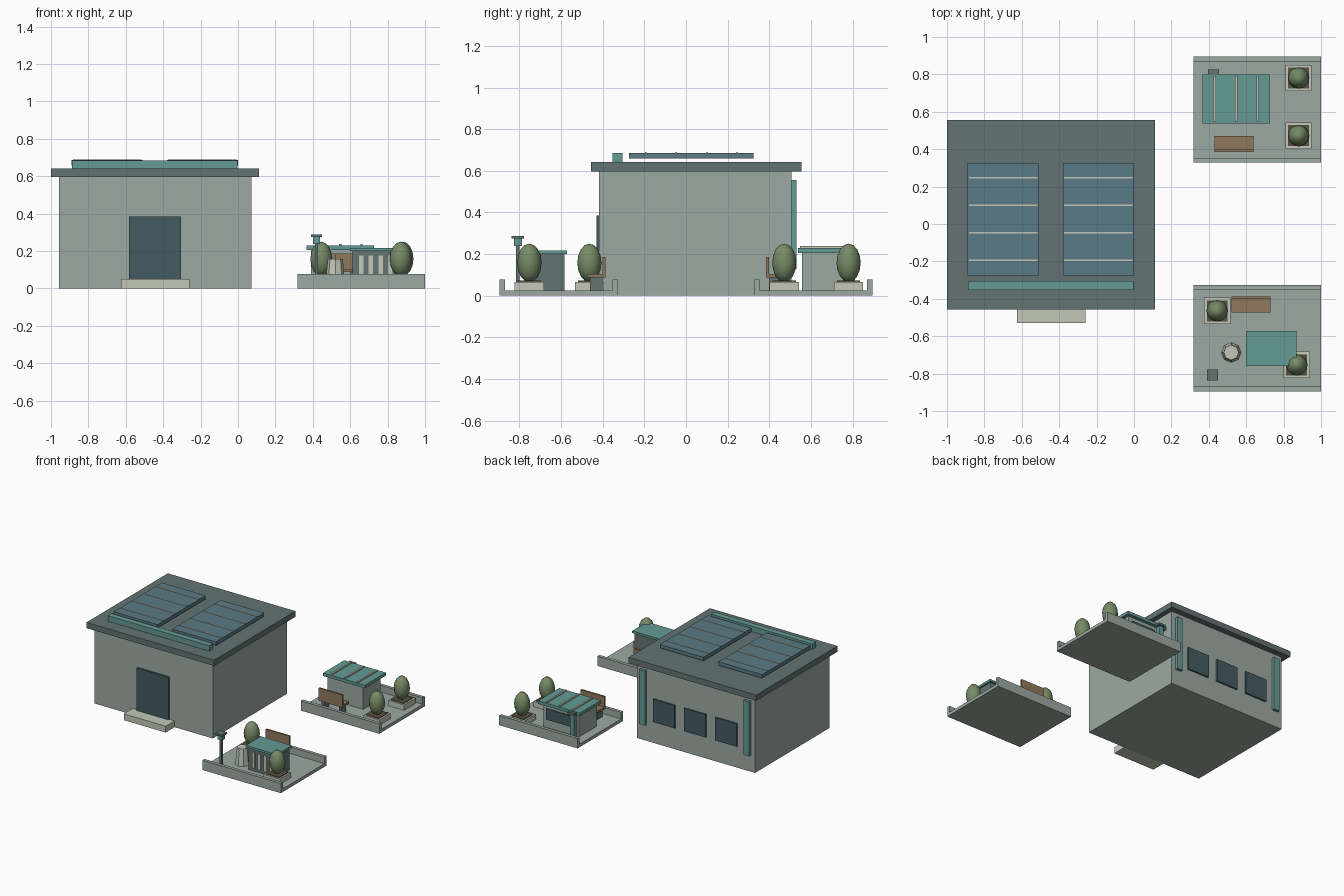
import bpy, math

if "Cube" in bpy.data.objects:
    bpy.data.objects.remove(bpy.data.objects["Cube"])

def material(name, rgb):
    m = bpy.data.materials.new(name)
    m.diffuse_color = [c ** 2.2 for c in rgb] + [1]
    m.use_nodes = True
    m.node_tree.nodes["Principled BSDF"].inputs["Base Color"].default_value = m.diffuse_color
    return m

WALL = material("wall", (0.61, 0.66, 0.63))
ROOF = material("roof_slate", (0.39, 0.45, 0.45))
TEAL = material("teal", (0.39, 0.60, 0.58))
PANEL = material("panel_blue", (0.36, 0.48, 0.52))
GLASS = material("dark_glass", (0.27, 0.36, 0.38))
PALE = material("pale_stone", (0.76, 0.78, 0.72))
WOOD = material("wood", (0.56, 0.47, 0.36))
SOIL = material("soil", (0.35, 0.32, 0.27))
LEAF = material("leaf", (0.46, 0.54, 0.40))


def box(name, x, y, z, mat):
    """Box from (min, max) ranges on each axis."""
    bpy.ops.mesh.primitive_cube_add(size=1, location=[sum(r) / 2 for r in (x, y, z)])
    o = bpy.context.object
    o.name = name
    o.scale = [r[1] - r[0] for r in (x, y, z)]
    bpy.ops.object.transform_apply(location=False, rotation=False)
    o.data.materials.append(mat)
    return o


def span(c, w):
    return (c - w / 2, c + w / 2)


def tree(name, x, y):
    # planter, soil and egg-shaped shrub
    box(name + "_planter", span(x, 0.14), span(y, 0.14), (0.025, 0.067), PALE)
    box(name + "_soil", span(x, 0.112), span(y, 0.112), (0.06, 0.072), SOIL)
    bpy.ops.mesh.primitive_uv_sphere_add(segments=12, ring_count=8, radius=1, location=(x, y, 0.158))
    o = bpy.context.object
    o.name = name + "_foliage"
    o.scale = (0.058, 0.058, 0.092)
    bpy.ops.object.transform_apply(location=False, rotation=False)
    o.data.materials.append(LEAF)
    bpy.ops.object.shade_smooth()


def bench(name, x, y, side):
    # side = +1 puts the backrest on +y, -1 on -y
    box(name + "_seat", span(x, 0.207), span(y, 0.085), (0.087, 0.105), WOOD)
    box(name + "_back", span(x, 0.207), span(y + side * 0.036, 0.014), (0.10, 0.187), WOOD)
    for i in (-1, 1):
        box(f"{name}_leg", span(x + i * 0.075, 0.022), span(y, 0.06), (0.025, 0.087), ROOF)


def plot(name, y0, y1):
    # paved slab with low walls along front and back
    x = (0.317, 1.0)
    box(name + "_slab", x, (y0, y1), (0, 0.025), WALL)
    box(name + "_front_wall", x, (y0, y0 + 0.025), (0, 0.077), WALL)
    box(name + "_rear_wall", x, (y1 - 0.025, y1), (0, 0.077), WALL)


# Main building
box("building_walls", (-0.957, 0.073), (-0.417, 0.508), (0, 0.597), WALL)
box("building_roof", (-1.0, 0.112), (-0.457, 0.555), (0.597, 0.642), ROOF)
box("door", (-0.582, -0.305), (-0.43, -0.41), (0.05, 0.385), GLASS)
box("door_step", (-0.625, -0.26), (-0.528, -0.41), (0, 0.05), PALE)
box("roof_bar", (-0.887, -0.003), (-0.352, -0.305), (0.642, 0.685), TEAL)

# Solar panels
for cx in (-0.70, -0.19):
    box("solar_panel", span(cx, 0.38), (-0.275, 0.325), (0.658, 0.686), PANEL)
    for y in (-0.193, -0.047, 0.10, 0.247):
        box("panel_divider", span(cx, 0.366), span(y, 0.007), (0.68, 0.69), PALE)

# Rear windows and vertical fins
for x in (-0.71, -0.44, -0.17):
    box("rear_window", span(x, 0.19), (0.50, 0.52), (0.17, 0.35), GLASS)
for x in (-0.895, 0.013):
    box("rear_fin", span(x, 0.05), (0.50, 0.53), (0.128, 0.557), TEAL)

# Front plot
plot("front_plot", -0.895, -0.327)
box("front_kiosk", (0.612, 0.855), (-0.745, -0.583), (0.025, 0.20), ROOF)
box("front_kiosk_roof", (0.598, 0.87), (-0.758, -0.572), (0.20, 0.217), TEAL)
for i in range(4):
    box("kiosk_slat", span(0.66 + i * 0.051, 0.024), (-0.753, -0.74), (0.05, 0.176), PALE)
tree("front_tree_a", 0.445, -0.464)
tree("front_tree_b", 0.87, -0.753)
bench("front_bench", 0.625, -0.43, 1)

# Tapered octagonal bin
bpy.ops.mesh.primitive_cone_add(vertices=8, radius1=0.053, radius2=0.04, depth=0.133,
                                location=(0.52, -0.687, 0.0915))
bpy.context.object.name = "bin"
bpy.context.object.data.materials.append(PALE)

# Lamp post
box("lamp_post", span(0.42, 0.018), span(-0.808, 0.018), (0.025, 0.24), ROOF)
box("lamp_head", span(0.42, 0.038), span(-0.808, 0.038), (0.238, 0.274), TEAL)
box("lamp_cap", span(0.42, 0.06), span(-0.808, 0.06), (0.274, 0.288), ROOF)

# Rear plot
plot("rear_plot", 0.329, 0.895)
box("rear_kiosk", (0.39, 0.70), (0.557, 0.775), (0.025, 0.205), WALL)
box("rear_kiosk_roof", (0.365, 0.728), (0.538, 0.80), (0.205, 0.229), TEAL)
for x in (0.432, 0.547, 0.66):
    box("kiosk_roof_rib", span(x, 0.012), (0.548, 0.79), (0.225, 0.238), PALE)
box("rear_kiosk_window", (0.46, 0.67), (0.77, 0.783), (0.09, 0.175), GLASS)
box("rear_post", span(0.425, 0.036), span(0.795, 0.036), (0.025, 0.21), TEAL)
box("rear_post_cap", span(0.425, 0.06), span(0.795, 0.06), (0.207, 0.224), ROOF)
tree("rear_tree_a", 0.88, 0.472)
tree("rear_tree_b", 0.88, 0.781)
bench("rear_bench", 0.535, 0.428, -1)
